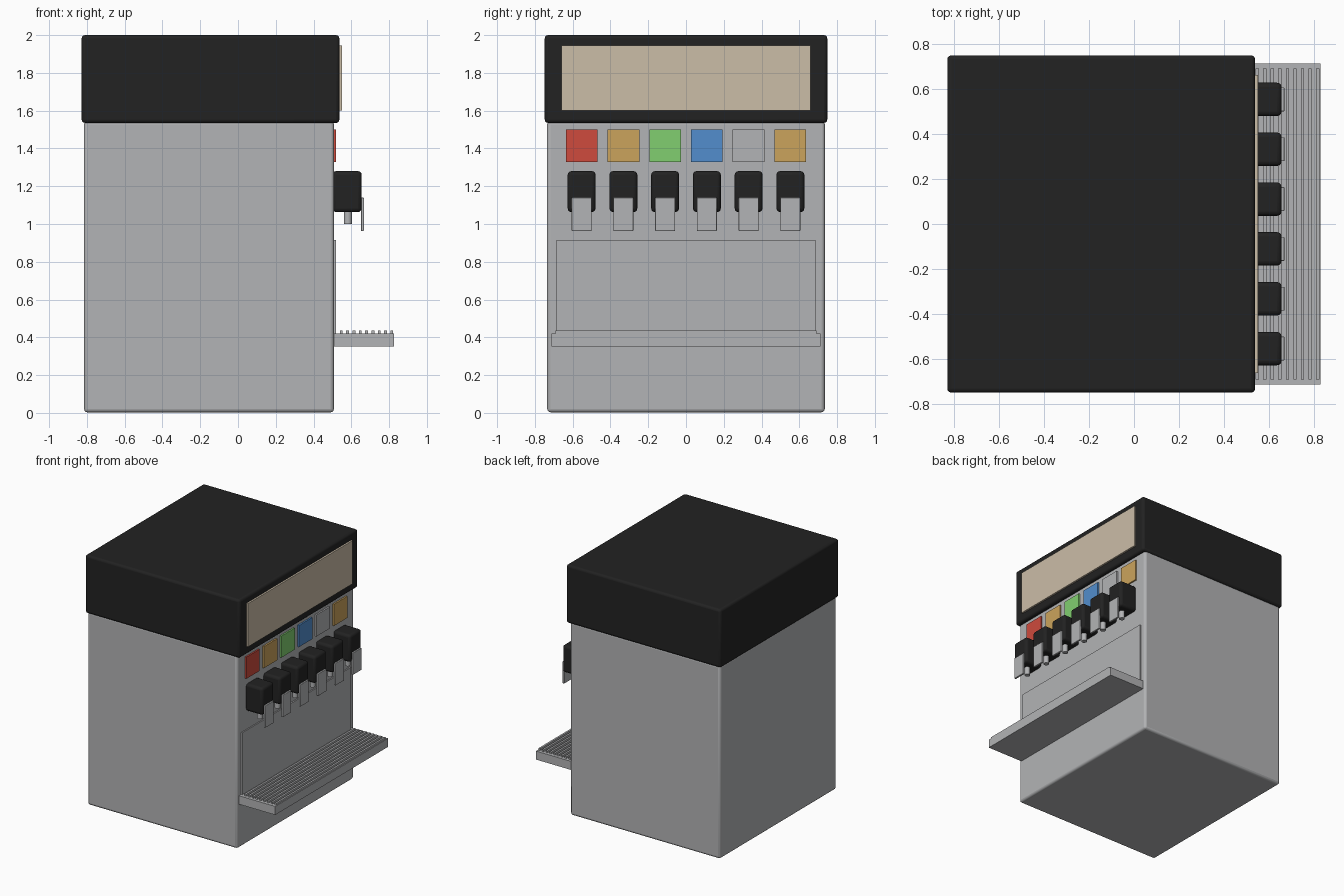
import bpy
import math

cube = bpy.data.objects.get("Cube")
if cube:
    bpy.data.objects.remove(cube, do_unlink=True)


def material(name, r, g, b):
    m = bpy.data.materials.new(name)
    m.use_nodes = True
    m.diffuse_color = (r, g, b, 1)
    m.node_tree.nodes["Principled BSDF"].inputs["Base Color"].default_value = (r, g, b, 1)
    return m


silver = material("silver", 0.45, 0.455, 0.465)
black = material("black", 0.016, 0.016, 0.016)
cream = material("cream", 0.60, 0.51, 0.39)
red = material("red", 0.62, 0.07, 0.047)
amber = material("amber", 0.60, 0.37, 0.107)
green = material("green", 0.22, 0.62, 0.16)
blue = material("blue", 0.084, 0.27, 0.61)


def box(name, x, y, z, mat, bevel=0.0):
    """Box from (min, max) ranges, with optional rounded edges."""
    bpy.ops.mesh.primitive_cube_add(size=1, location=[sum(r) / 2 for r in (x, y, z)])
    ob = bpy.context.object
    ob.name = name
    ob.scale = [r[1] - r[0] for r in (x, y, z)]
    bpy.ops.object.transform_apply(location=False, rotation=False, scale=True)
    ob.data.materials.append(mat)
    if bevel:
        mod = ob.modifiers.new("rounded_edges", "BEVEL")
        mod.width = bevel
        mod.segments = 3
        bpy.ops.object.shade_smooth_by_angle(angle=math.radians(35))
    return ob


def across(center, half):
    return (center - half, center + half)


FACE = 0.508  # front panel of the cabinet

# Cabinet, hood and lit sign
box("cabinet", (-0.815, FACE), across(0, 0.735), (0.003, 1.545), silver, 0.018)
box("hood", (-0.828, 0.537), across(0, 0.748), (1.535, 2.0), black, 0.018)
box("sign_panel", (0.53, 0.551), across(0, 0.66), (1.6, 1.945), cream)

# Splash plate and drip tray with slatted grille
box("splash_plate", (0.50, 0.518), across(0, 0.685), (0.40, 0.915), silver)
box("drip_tray", (0.50, 0.827), across(0, 0.712), (0.352, 0.42), silver)
for i in range(9):
    x = 0.547 + i * 0.0334
    box(f"grille_slat_{i + 1}", across(x, 0.0075), across(0, 0.69), (0.415, 0.435), silver)

# Six dispensing stations: flavour label, valve, nozzle and lever
for i, colour in enumerate((red, amber, green, blue, silver, amber)):
    y = (i - 2.5) * 0.221
    n = i + 1
    box(f"flavour_label_{n}", (0.50, 0.52), across(y, 0.084), (1.328, 1.5), colour)
    box(f"valve_{n}", (0.50, 0.655), across(y, 0.074), (1.063, 1.28), black, 0.02)
    bpy.ops.mesh.primitive_cylinder_add(vertices=24, radius=0.021, depth=0.09,
                                        location=(0.582, y, 1.045))
    nozzle = bpy.context.object
    nozzle.name = f"nozzle_{n}"
    nozzle.data.materials.append(silver)
    bpy.ops.object.shade_smooth_by_angle(angle=math.radians(35))
    box(f"lever_{n}", (0.651, 0.667), across(y, 0.053), (0.963, 1.14), silver, 0.004)
